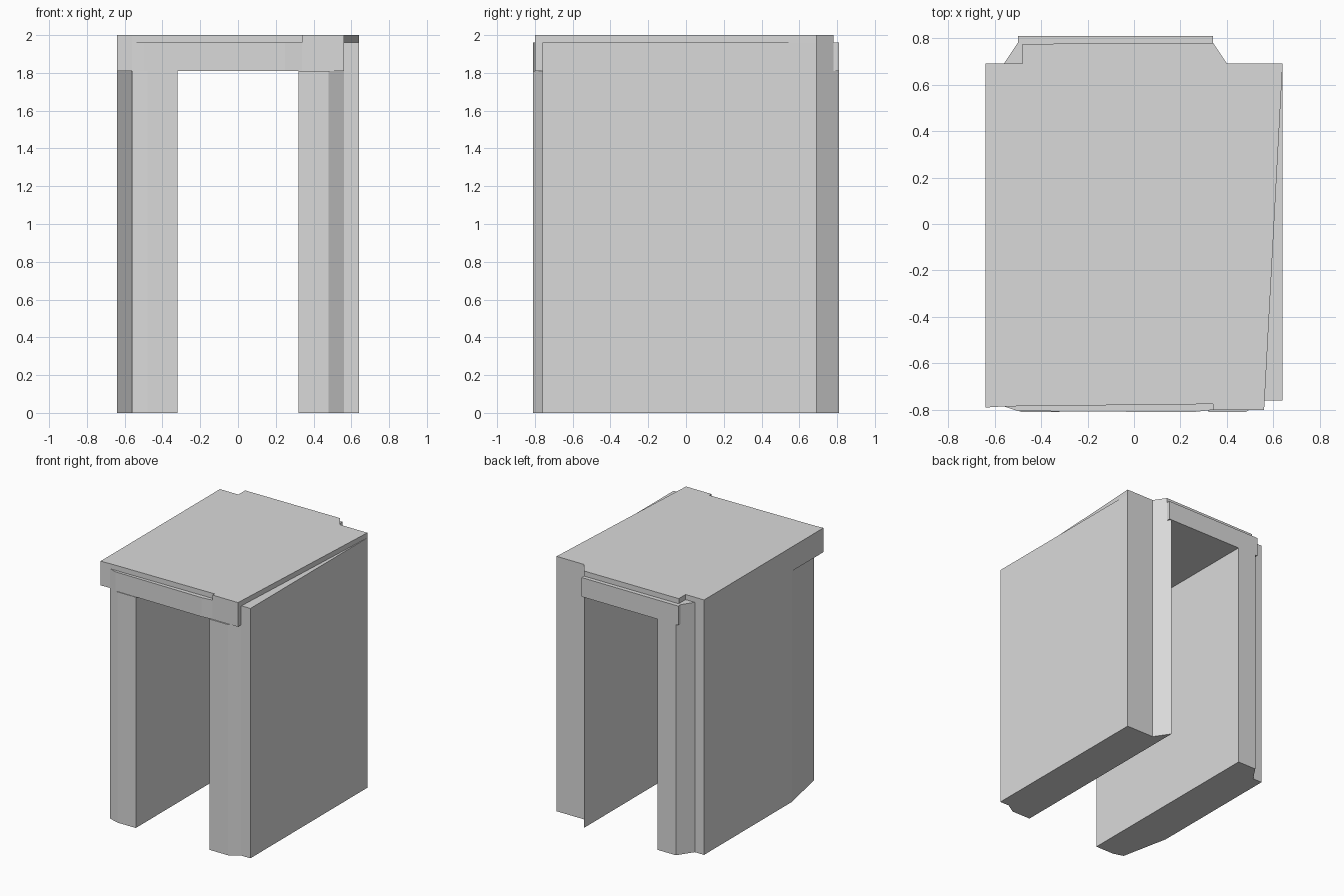
import bpy
import bmesh

cube = bpy.data.objects.get("Cube")
if cube:
    bpy.data.objects.remove(cube, do_unlink=True)

# Single flat stone colour
stone = bpy.data.materials.new("light_grey_stone")
stone.use_nodes = True
colour = (0.7, 0.7, 0.7, 1.0)
stone.diffuse_color = colour
stone.node_tree.nodes["Principled BSDF"].inputs["Base Color"].default_value = colour


def prism(name, outline, bottom, top):
    """Extrude a plan outline between two heights."""
    bm = bmesh.new()
    base = bm.faces.new([bm.verts.new((x, y, bottom)) for x, y in outline])
    raised = bmesh.ops.extrude_face_region(bm, geom=[base])["geom"]
    verts = [v for v in raised if isinstance(v, bmesh.types.BMVert)]
    bmesh.ops.translate(bm, verts=verts, vec=(0, 0, top - bottom))
    bmesh.ops.recalc_face_normals(bm, faces=bm.faces)
    mesh = bpy.data.meshes.new(name)
    bm.to_mesh(mesh)
    bm.free()
    mesh.materials.append(stone)
    obj = bpy.data.objects.new(name, mesh)
    bpy.context.collection.objects.link(obj)
    return obj


SPRING, LEDGE, TOP = 1.81, 1.96, 2.0   # underside of lintel, ledge, roof
SIDE, INNER = 0.64, 0.32               # outer and inner wall positions
BACK, BACK_OUT = 0.69, 0.81            # recessed and projecting back
FRONT = -0.81

# Wall on the +x side, with chamfered front and back pilasters
prism("left_wall", [
    (INNER, FRONT), (0.48, FRONT), (0.56, -0.76), (SIDE, -0.76),
    (SIDE, BACK), (0.40, BACK), (INNER, BACK_OUT)], 0, SPRING)

# Wall on the -x side, cut back towards the front
prism("right_wall", [
    (-INNER, FRONT), (-INNER, BACK_OUT), (-0.48, BACK_OUT), (-0.56, BACK),
    (-SIDE, BACK), (-SIDE, -0.40), (-0.56, -0.785), (-0.48, FRONT)], 0, SPRING)

# Lintel spanning both walls
prism("lintel", [
    (-SIDE, -0.79), (-0.56, -0.785), (-0.50, -0.805), (0.25, FRONT),
    (0.34, -0.80), (0.56, -0.80), (0.56, -0.76), (SIDE, -0.76),
    (SIDE, BACK), (0.40, BACK), (0.34, 0.78), (0.34, BACK_OUT),
    (-0.50, BACK_OUT), (-0.50, 0.78), (-0.56, BACK), (-SIDE, BACK)],
    SPRING, LEDGE)

# Thin roof slab with a slanted +x edge and stepped front
prism("roof_slab", [
    (-SIDE, -0.79), (-0.56, -0.785), (0.34, -0.775), (0.34, -0.80),
    (0.56, -0.80), (SIDE, BACK), (0.40, BACK), (0.34, 0.78),
    (-0.48, 0.775), (-0.48, BACK), (-SIDE, BACK)], LEDGE, TOP)
